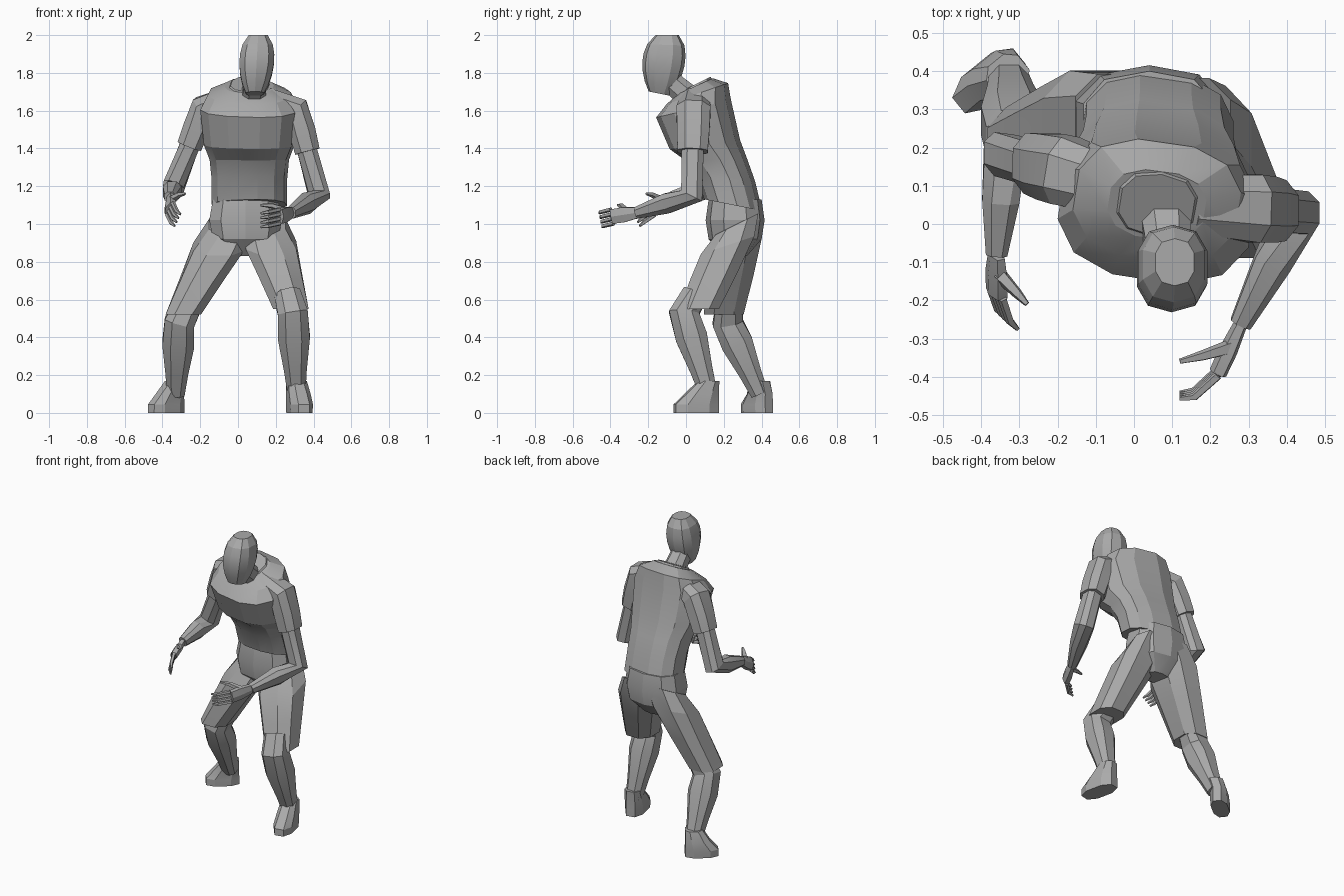
import bpy, bmesh, math
from mathutils import Vector

cube = bpy.data.objects.get("Cube")
if cube:
    bpy.data.objects.remove(cube)

grey = bpy.data.materials.new("plain_grey")
grey.use_nodes = True
shade = 0.4
colour = (shade, shade, shade, 1)
grey.diffuse_color = colour
grey.node_tree.nodes["Principled BSDF"].inputs["Base Color"].default_value = colour

ACROSS = Vector((1, 0, 0))
BACKWARD = Vector((0, 1, 0))
UP = Vector((0, 0, 1))


def section(centre, axis, across, radius, flat, sides):
    """One slightly boxy cross-section, set square to the axis."""
    u = (across - axis * across.dot(axis)).normalized()
    v = axis.cross(u) * flat
    points = []
    for k in range(sides):
        angle = math.tau * (k + 0.5) / sides
        c, s = (math.copysign(abs(w) ** 0.8, w) for w in (math.cos(angle), math.sin(angle)))
        points.append(centre + (u * c + v * s) * radius)
    return points


def loft(name, centres, radii, across=ACROSS, flat=1.0, sides=8, tilts=None):
    """Skin cross-sections along a path; tilts lean level sections instead."""
    bm = bmesh.new()
    loops = []
    flats = flat if isinstance(flat, list) else [flat] * len(centres)
    for i, (centre, radius) in enumerate(zip(centres, radii)):
        if tilts:
            axis = UP + BACKWARD * tilts[i]
        else:
            axis = centres[min(i + 1, len(centres) - 1)] - centres[max(i - 1, 0)]
        points = section(centre, axis.normalized(), across, radius, flats[i], sides)
        loops.append([bm.verts.new(p) for p in points])
    for low, high in zip(loops, loops[1:]):
        for k in range(sides):
            bm.faces.new((low[k - 1], low[k], high[k], high[k - 1]))
    bm.faces.new(loops[0])
    bm.faces.new(loops[-1])
    bmesh.ops.recalc_face_normals(bm, faces=bm.faces)
    mesh = bpy.data.meshes.new(name)
    bm.to_mesh(mesh)
    bm.free()
    mesh.materials.append(grey)
    part = bpy.data.objects.new(name, mesh)
    bpy.context.collection.objects.link(part)
    bpy.ops.object.select_all(action='DESELECT')
    part.select_set(True)
    bpy.context.view_layer.objects.active = part
    bpy.ops.object.shade_smooth_by_angle(angle=math.radians(18))


def spread_evenly(start, end, count):
    """Evenly spaced values from start to end."""
    return [start + (end - start) * i / (count - 1) for i in range(count)]


def build_head():
    centres, radii = [], []
    chin, crown = Vector((.09, -.14, 1.69)), Vector((.107, -.1, 2))
    for t in spread_evenly(0, 1, 7):
        centres.append(chin.lerp(crown, t))
        roundness = math.sin(math.pi * (0.1 + 0.85 * t)) ** 0.4
        radii.append(roundness * (0.08 + 0.03 * t))
    loft("head", centres, radii, flat=1.18, sides=10, tilts=spread_evenly(.2, 0, 7))
    throat = Vector((.08, .05, 1.64))
    loft("neck", [throat, throat.lerp(centres[2], 0.5), centres[2]], [.075, .065, .06])


def build_clothes():
    """Leaning shirt, open collar and the seat of the shorts."""
    turned = ACROSS - BACKWARD * 0.16
    spine = [(.25, 1.1), (.21, 1.24), (.16, 1.34), (.1, 1.42), (.04, 1.61), (.06, 1.69), (.05, 1.73)]
    centres = [Vector((.06, y, z)) for y, z in spine]
    loft("shirt", centres, [.2, .2, .21, .24, .26, .22, .13], turned, flat=0.76, sides=12,
         tilts=spread_evenly(.2, -.45, len(spine)))
    top = centres[-1]
    loft("collar", [top - UP * 0.04, top + UP * 0.01], [.13, .1], turned, flat=0.9, sides=10,
         tilts=[-.5, -.5])
    seat = [Vector((.04, .26, z)) for z in (1.13, 1.02, .92, .83)]
    loft("shorts_seat", seat, [.18, .2, .18, .08], flat=0.78, sides=10)


def build_arm(side, collar, shoulder, elbow, wrist):
    cuff = shoulder.lerp(elbow, 0.48)
    loft(side + "_sleeve", [collar, shoulder, shoulder.lerp(elbow, 0.25), cuff],
         [.08, .095, .092, .085], BACKWARD, flat=0.83)
    forearm = elbow.lerp(wrist, 0.45)
    loft(side + "_arm", [shoulder.lerp(elbow, 0.3), cuff, elbow, forearm, wrist],
         [.06, .056, .06, .052, .03], flat=1.1)


def build_hand(side, wrist, knuckle, tip, spread, thumb_tip):
    """Palm, four bent fingers and a thumb."""
    reach = knuckle - wrist
    spread = spread.normalized()
    loft(side + "_palm", [wrist, wrist + reach * 0.55, knuckle], [.033, .045, .043],
         spread, flat=0.55, sides=6)
    for i in range(4):
        offset = spread * (i - 1.5) * 0.025
        base, end = knuckle + offset, tip + offset
        bend = base.lerp(end, 0.5) + reach * 0.2
        loft(f"{side}_finger_{i + 1}", [base, bend, end], [.012, .011, .006], spread, sides=5)
    root = wrist + reach * 0.45 + spread * 0.02
    joint = root.lerp(thumb_tip, 0.55) + spread * 0.01
    loft(side + "_thumb", [root, joint, thumb_tip], [.02, .014, .007], spread, sides=5)


def build_leg(side, hip, hem, knee, ankle):
    loft(side + "_shorts_leg", [hip, hip.lerp(hem, 0.25), hip.lerp(hem, 0.6), hem],
         [.12, .142, .122, .1], flat=1.12, tilts=spread_evenly(-.5, 0, 4))
    calf = knee.lerp(ankle, 0.3)
    loft(side + "_shin", [knee.lerp(hip, 0.2), knee, calf, knee.lerp(ankle, 0.7), ankle],
         [.075, .085, .09, .064, .05])


def build_shoe(side, heel, toe, ankle):
    """Long sole narrowing up over the instep to the ankle cuff."""
    length = toe - heel
    middle, instep = heel + length * 0.5, heel + length * 0.38
    centres = [middle, middle + UP * 0.045, instep + UP * 0.1, ankle + UP * 0.07]
    half = length.length * 0.53
    loft(side + "_shoe", centres, [half, half, half * 0.75, .056], length,
         flat=[.5, .52, .66, .95], tilts=[0] * 4)


# Joints of the crouching pose, one side at a time
poses = {
    "left": dict(
        collar=(.15, .05, 1.66), shoulder=(.31, .04, 1.6), elbow=(.43, .03, 1.15),
        wrist=(.28, -.26, 1.06), knuckle=(.22, -.39, 1.04), tip=(.12, -.45, 1.02),
        spread=(0, -.2, 1), thumb=(.12, -.36, 1.1),
        hip=(.14, .27, 1), hem=(.28, .07, .55), knee=(.29, -.01, .53),
        ankle=(.31, .12, .1), heel=(.3, .17, 0), toe=(.35, -.06, 0)),
    "right": dict(
        collar=(-.06, .1, 1.66), shoulder=(-.18, .14, 1.61), elbow=(-.34, .18, 1.2),
        wrist=(-.36, -.08, 1.14), knuckle=(-.36, -.18, 1.08), tip=(-.32, -.26, 1.02),
        spread=(.4, -.4, .8), thumb=(-.28, -.21, 1.16),
        hip=(-.04, .28, 1), hem=(-.29, .2, .52), knee=(-.31, .22, .48),
        ankle=(-.33, .39, .1), heel=(-.3, .44, 0), toe=(-.46, .31, 0)),
}

build_head()
build_clothes()
for side, pose in poses.items():
    p = {joint: Vector(place) for joint, place in pose.items()}
    build_arm(side, p["collar"], p["shoulder"], p["elbow"], p["wrist"])
    build_hand(side, p["wrist"], p["knuckle"], p["tip"], p["spread"], p["thumb"])
    build_leg(side, p["hip"], p["hem"], p["knee"], p["ankle"])
    build_shoe(side, p["heel"], p["toe"], p["ankle"])
